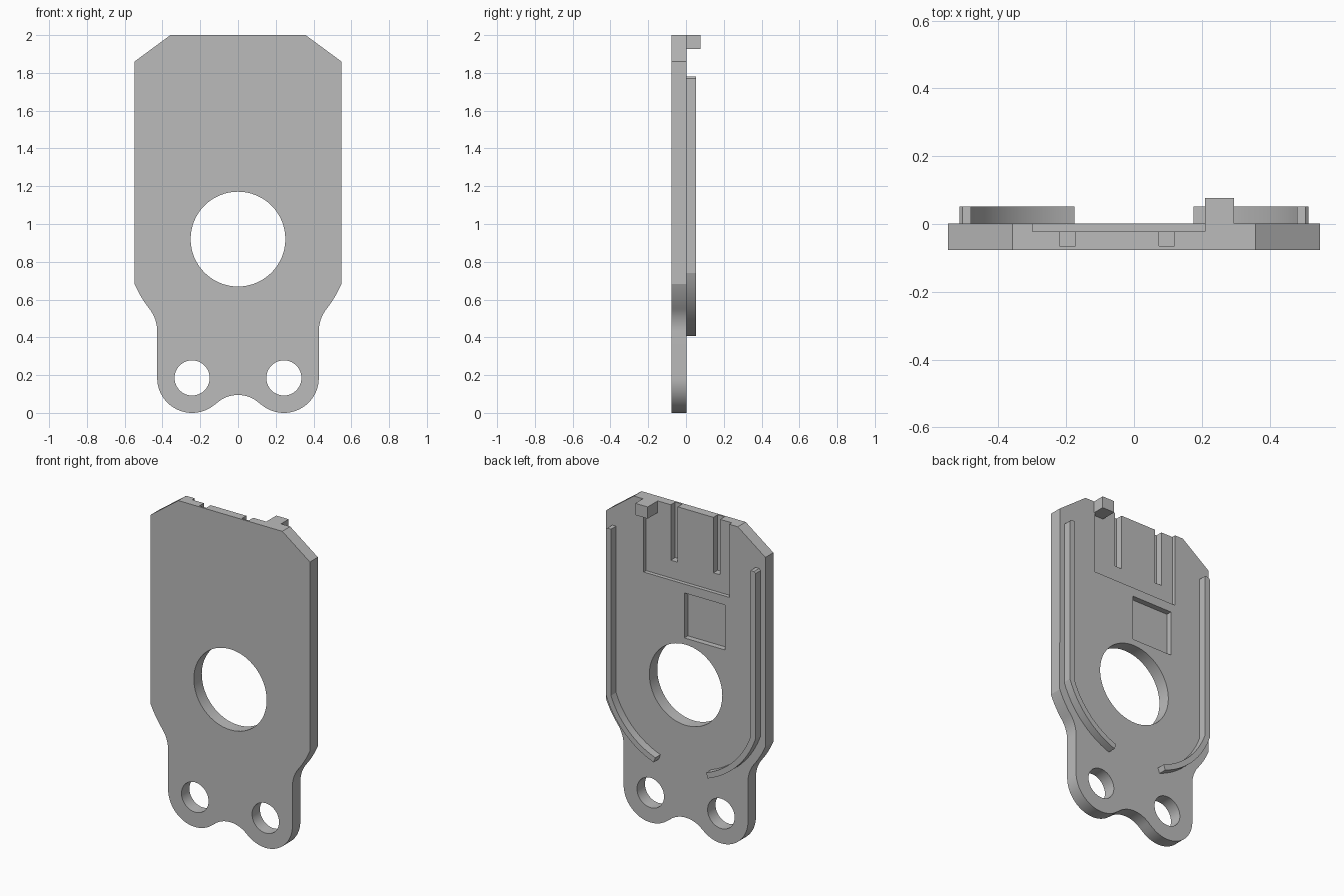
import bpy, bmesh
from math import sin, cos, radians, atan2, pi

if "Cube" in bpy.data.objects:
    bpy.data.objects.remove(bpy.data.objects["Cube"])

FRONT, BACK = -0.076, 0.002      # plate faces
HOLE_Z = 0.92                    # centre of the large hole
LOBE_X, LOBE_Z, LOBE_R = 0.243, 0.185, 0.185

grey = bpy.data.materials.new("plain grey")
grey.use_nodes = True
colour = (0.5, 0.5, 0.5, 1)
grey.diffuse_color = colour
grey.node_tree.nodes["Principled BSDF"].inputs["Base Color"].default_value = colour


def arc(cx, cz, r, start, end, n=16):
    """Points on an arc, angles in radians."""
    steps = [start + (end - start) * i / n for i in range(n + 1)]
    return [(cx + r * cos(a), cz + r * sin(a)) for a in steps]


def prism(name, outline, y0, y1):
    """Extrude an x-z outline from y0 to y1."""
    bm = bmesh.new()
    face = bm.faces.new([bm.verts.new((x, y0, z)) for x, z in outline])
    side = bmesh.ops.extrude_face_region(bm, geom=[face])["geom"]
    moved = [v for v in side if isinstance(v, bmesh.types.BMVert)]
    bmesh.ops.translate(bm, verts=moved, vec=(0, y1 - y0, 0))
    bmesh.ops.recalc_face_normals(bm, faces=bm.faces)
    mesh = bpy.data.meshes.new(name)
    bm.to_mesh(mesh)
    bm.free()
    mesh.materials.append(grey)
    obj = bpy.data.objects.new(name, mesh)
    bpy.context.collection.objects.link(obj)
    return obj


def box(name, x0, x1, y0, y1, z0, z1):
    return prism(name, [(x0, z0), (x1, z0), (x1, z1), (x0, z1)], y0, y1)


def hole(name, x, z, r, n):
    return prism(name, arc(x, z, r, 0, 2 * pi, n)[:-1], FRONT - 0.1, BACK + 0.1)


def select(obj):
    bpy.ops.object.select_all(action="DESELECT")
    obj.select_set(True)
    bpy.context.view_layer.objects.active = obj


def smooth(obj):
    select(obj)
    bpy.ops.object.shade_smooth_by_angle(angle=radians(20))


# Plate outline, half of it from the bottom valley up to the top edge
valley_z, valley_r = -0.073, 0.168
touch = atan2(LOBE_Z - valley_z, LOBE_X)
half = arc(0, valley_z, valley_r, pi / 2, touch, 8)
half += arc(LOBE_X, LOBE_Z, LOBE_R, touch - pi, 0, 28)[1:]
waist_x, waist_r, body_r = 0.621, 0.193, 0.597
waist_z = HOLE_Z - ((body_r + waist_r) ** 2 - waist_x ** 2) ** 0.5
meet = atan2(waist_z - HOLE_Z, waist_x)
half += arc(waist_x, waist_z, waist_r, pi, meet + pi, 12)
half += arc(0, HOLE_Z, body_r, meet, -0.407, 8)[1:]
half += [(0.548, 1.86), (0.358, 2.0)]
outline = half + [(-x, z) for x, z in reversed(half[1:])]
plate = prism("plate", outline, FRONT, BACK)

# Holes, rear pocket, grooves and square recess
cutters = [
    hole("large_hole_cutter", 0, HOLE_Z, 0.251, 64),
    hole("left_hole_cutter", LOBE_X, LOBE_Z, 0.093, 40),
    hole("right_hole_cutter", -LOBE_X, LOBE_Z, 0.093, 40),
    box("pocket_cutter", -0.3, 0.29, -0.022, 0.1, 1.545, 2.1),
    box("left_groove_cutter", 0.073, 0.12, -0.065, 0.11, 1.655, 2.12),
    box("right_groove_cutter", -0.22, -0.173, -0.065, 0.11, 1.655, 2.12),
    box("recess_cutter", -0.27, 0.01, -0.033, 0.1, 1.21, 1.49),
]
select(plate)
for cutter in cutters:
    cutter.hide_render = True
    cut = plate.modifiers.new(cutter.name, "BOOLEAN")
    cut.operation = "DIFFERENCE"
    cut.solver = "EXACT"
    cut.object = cutter
    bpy.ops.object.modifier_apply(modifier=cut.name)
for cutter in cutters:
    bpy.data.objects.remove(cutter)
smooth(plate)

# Small stop block on the upper rear edge
box("stop_block", 0.21, 0.295, -0.024, 0.077, 1.927, 2.0)

# Raised rear ribs: a straight run that turns into an arc around the hole
outer_x, inner_x, outer_r, inner_r = 0.515, 0.48, 0.545, 0.511
end = radians(-70)
rib = [(inner_x, 1.78), (outer_x - 0.01, 1.78), (outer_x, 1.77)]
rib += arc(0, HOLE_Z, outer_r, -atan2((outer_r**2 - outer_x**2) ** 0.5, outer_x), end)
rib += arc(0, HOLE_Z, inner_r, end, -atan2((inner_r**2 - inner_x**2) ** 0.5, inner_x))
for name, sign in (("left_rib", 1), ("right_rib", -1)):
    smooth(prism(name, [(sign * x, z) for x, z in rib], BACK - 0.01, 0.052))
